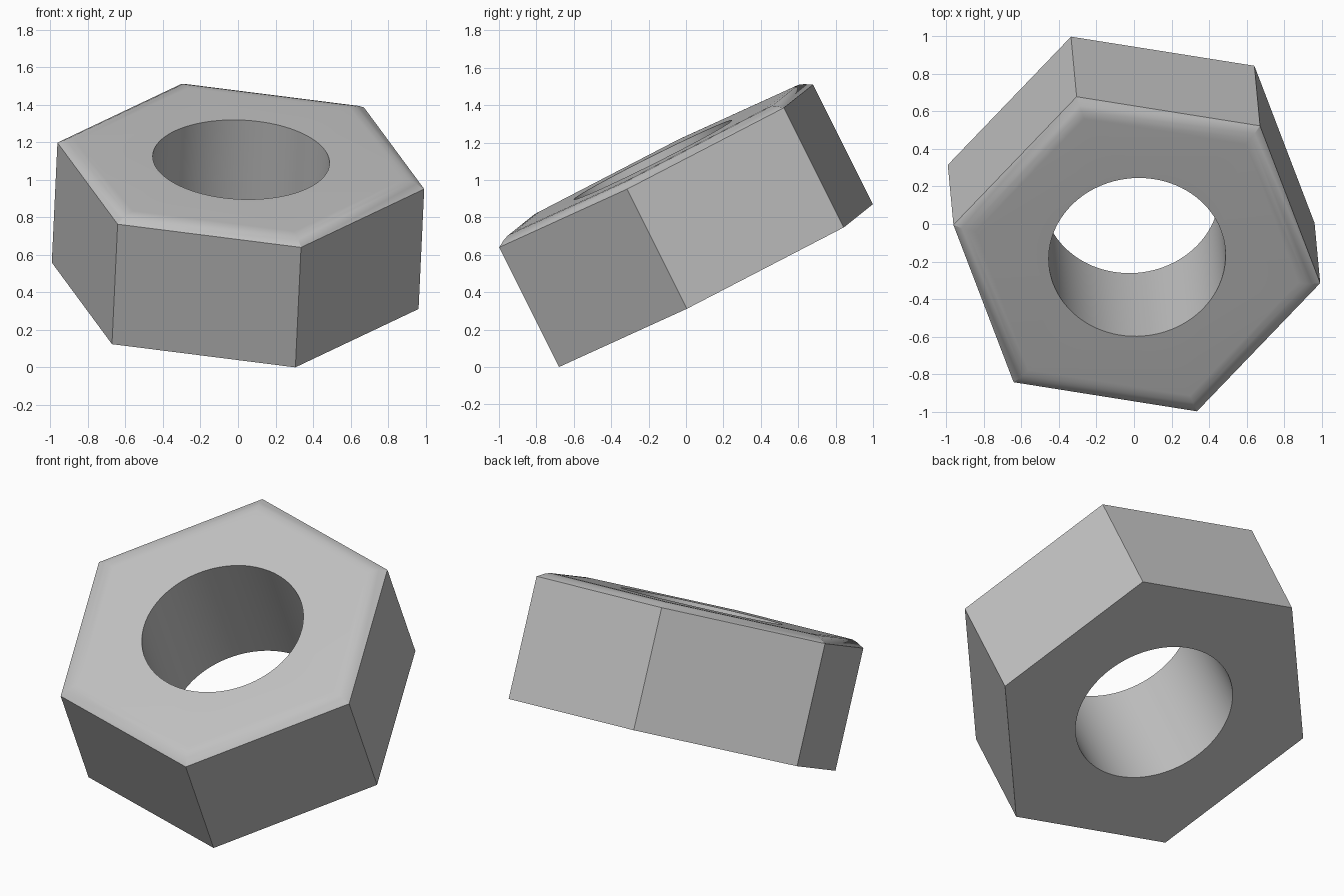
import bpy, bmesh, math
from mathutils import Matrix, Vector

cube = bpy.data.objects.get("Cube")
if cube:
    bpy.data.objects.remove(cube, do_unlink=True)

HALF = 0.358      # half thickness of the straight sides
RADIUS = 0.998    # centre to outer corner
BORE = 0.472

steel = bpy.data.materials.new("grey steel")
steel.use_nodes = True
colour = (0.53, 0.53, 0.53, 1)
steel.diffuse_color = colour
steel.node_tree.nodes["Principled BSDF"].inputs["Base Color"].default_value = colour

bm = bmesh.new()


def ring(radius, z, sides):
    """Regular polygon of vertices around the nut's axis."""
    return [bm.verts.new((radius * math.cos(math.tau * i / sides),
                          radius * math.sin(math.tau * i / sides), z))
            for i in range(sides)]


def wall(low, high):
    """Quads joining two rings."""
    n = len(low)
    for i in range(n):
        j = (i + 1) % n
        bm.faces.new((low[i], low[j], high[j], high[i]))


def cap(outer, inner):
    """Flat face with a round hole."""
    edges = []
    for loop in (outer, inner):
        for a, b in zip(loop, loop[1:] + loop[:1]):
            edges.append(bm.edges.get((a, b)) or bm.edges.new((a, b)))
    bmesh.ops.triangle_fill(bm, edges=edges, use_beauty=True)


# Hexagonal body, softly rounded shoulder and raised top face: (inset, height)
profile = [(0, -HALF), (0, HALF), (0.045, HALF + 0.025),
           (0.075, HALF + 0.035), (0.12, HALF + 0.037)]
rings = [ring(RADIUS - inset, z, 6) for inset, z in profile]
for low, high in zip(rings, rings[1:]):
    wall(low, high)

# Round bore
bore_low, bore_high = ring(BORE, -HALF, 96), ring(BORE, HALF + 0.037, 96)
wall(bore_high, bore_low)
cap(rings[-1], bore_high)
cap(rings[0], bore_low)
bmesh.ops.recalc_face_normals(bm, faces=bm.faces)

# Tilt the nut so it rests on one corner
axis = Vector((0.042, -0.447, 0.893)).normalized()
across = Vector((0.98, -0.155, -0.125))
across = (across - axis * across.dot(axis)).normalized()
tilt = Matrix((across, axis.cross(across), axis)).transposed()
bmesh.ops.transform(bm, matrix=tilt.to_4x4(), verts=bm.verts)
lowest = min(v.co.z for v in bm.verts)
bmesh.ops.translate(bm, vec=(0, 0, -lowest), verts=bm.verts)

mesh = bpy.data.meshes.new("hex_nut")
bm.to_mesh(mesh)
bm.free()
mesh.materials.append(steel)
nut = bpy.data.objects.new("hex_nut", mesh)
bpy.context.collection.objects.link(nut)
bpy.ops.object.select_all(action='DESELECT')
nut.select_set(True)
bpy.context.view_layer.objects.active = nut
bpy.ops.object.shade_smooth_by_angle(angle=math.radians(28))
